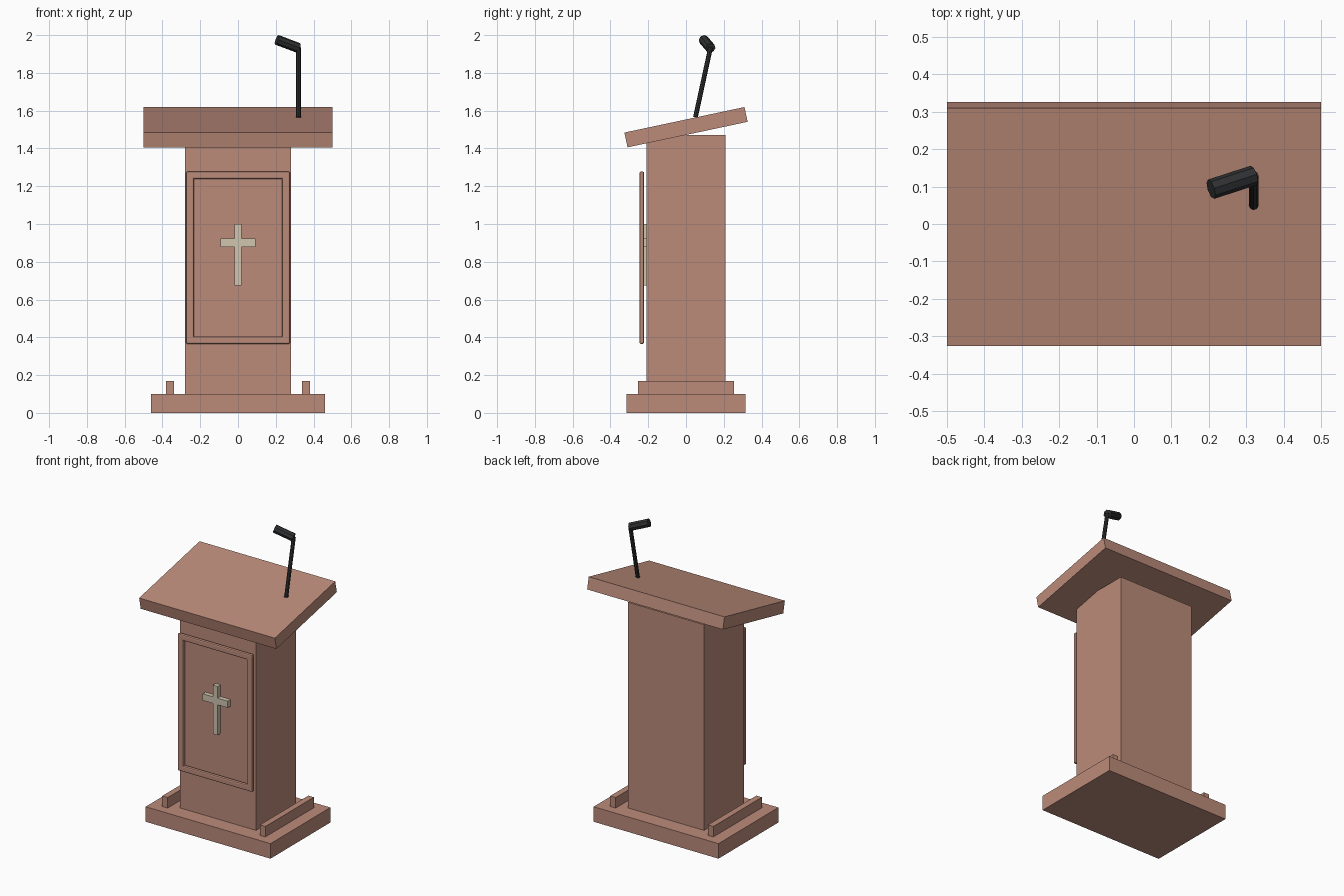
import bpy, math
from mathutils import Vector

if "Cube" in bpy.data.objects:
    bpy.data.objects.remove(bpy.data.objects["Cube"])


def material(name, rgb):
    m = bpy.data.materials.new(name)
    m.diffuse_color = (*rgb, 1.0)
    m.use_nodes = True
    m.node_tree.nodes["Principled BSDF"].inputs["Base Color"].default_value = m.diffuse_color
    return m


WOOD = material("warm wood", (0.50, 0.258, 0.195))
CREAM = material("cream metal", (0.63, 0.56, 0.43))
BLACK = material("black metal", (0.03, 0.031, 0.033))


def box(name, lo, hi, mat, tilt=0.0, bevel=0.0):
    """Box between two corners, optionally tilted about x and bevelled."""
    lo, hi = Vector(lo), Vector(hi)
    bpy.ops.mesh.primitive_cube_add(size=1, location=(lo + hi) / 2)
    ob = bpy.context.object
    ob.name = name
    for v in ob.data.vertices:
        v.co = v.co * (hi - lo)
    ob.rotation_euler.x = tilt
    ob.data.materials.append(mat)
    if bevel:
        mod = ob.modifiers.new("bevel", 'BEVEL')
        mod.width = bevel
        mod.segments = 2
    return ob


def rod(name, a, b, radius, mat, sides=8):
    """Faceted cylinder between two points."""
    a, b = Vector(a), Vector(b)
    bpy.ops.mesh.primitive_cylinder_add(
        vertices=sides, radius=radius, depth=(b - a).length, location=(a + b) / 2)
    ob = bpy.context.object
    ob.name = name
    ob.rotation_euler = (b - a).to_track_quat('Z', 'Y').to_euler()
    ob.data.materials.append(mat)
    return ob


# Base, column and sloping desk top
box("base", (-0.46, -0.315, 0), (0.46, 0.315, 0.10), WOOD)
box("column", (-0.28, -0.21, 0.10), (0.28, 0.21, 1.47), WOOD)
box("desk_top", (-0.5, -0.325, 1.4725), (0.5, 0.325, 1.5525), WOOD, tilt=math.radians(12))

# Rails on the base and upright frame bars, mirrored left and right
for side, s in (("left", -1), ("right", 1)):
    box(f"base_rail_{side}", (s * 0.36 - 0.02, -0.255, 0.10), (s * 0.36 + 0.02, 0.255, 0.17), WOOD)
    box(f"frame_upright_{side}", (s * 0.254 - 0.021, -0.246, 0.365),
        (s * 0.254 + 0.021, -0.222, 1.278), WOOD, bevel=0.008)

# Horizontal frame bars
for name, z in (("bottom", 0.385), ("top", 1.258)):
    box(f"frame_bar_{name}", (-0.275, -0.246, z - 0.02), (0.275, -0.222, z + 0.02), WOOD, bevel=0.008)

# Cross on the front
box("cross_upright", (-0.018, -0.24, 0.675), (0.018, -0.205, 1.0), CREAM)
box("cross_arm", (-0.0925, -0.24, 0.878), (0.0925, -0.205, 0.922), CREAM)

# Microphone
rod("microphone_stem", (0.32, 0.05, 1.565), (0.32, 0.13, 1.935), 0.0125, BLACK)
rod("microphone_head", (0.32, 0.13, 1.932), (0.206, 0.093, 1.975), 0.027, BLACK)
